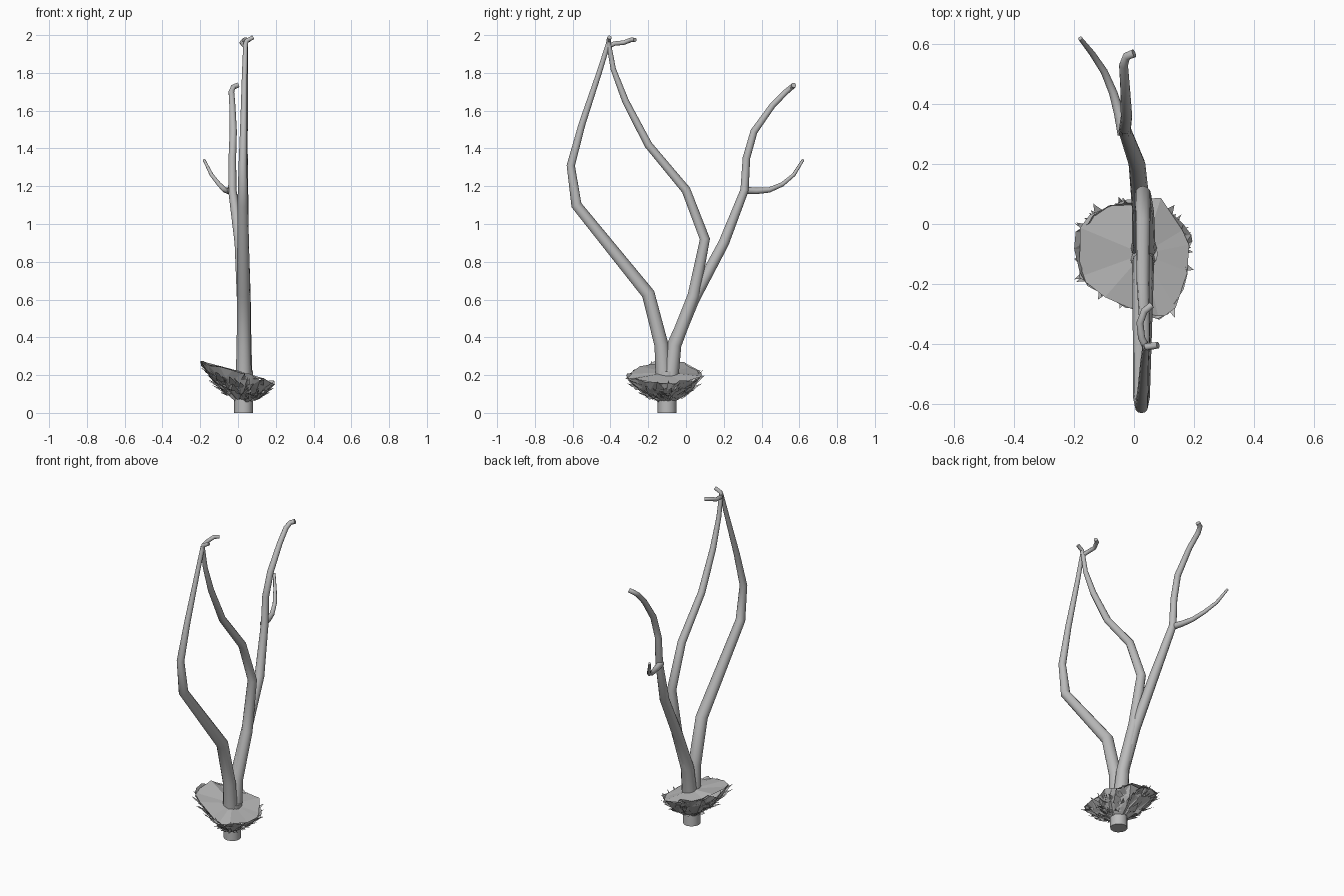
import bpy, bmesh, random
from mathutils import Vector

random.seed(4)
if "Cube" in bpy.data.objects:
    bpy.data.objects.remove(bpy.data.objects["Cube"])

grey = bpy.data.materials.new("plain grey")
grey.use_nodes = True
grey.diffuse_color = (0.5, 0.5, 0.5, 1)
grey.node_tree.nodes["Principled BSDF"].inputs["Base Color"].default_value = (0.5, 0.5, 0.5, 1)


def branch(name, points):
    """Tapered round tube through (x, y, z, radius) points."""
    curve = bpy.data.curves.new(name, "CURVE")
    curve.dimensions = "3D"
    curve.bevel_depth = 1
    curve.bevel_resolution = 4
    curve.use_fill_caps = True
    spline = curve.splines.new("POLY")
    spline.points.add(len(points) - 1)
    for p, (x, y, z, r) in zip(spline.points, points):
        p.co = (x, y, z, 1)
        p.radius = r
    curve.materials.append(grey)
    ob = bpy.data.objects.new(name, curve)
    bpy.context.collection.objects.link(ob)
    bpy.ops.object.select_all(action="DESELECT")
    ob.select_set(True)
    bpy.context.view_layer.objects.active = ob
    bpy.ops.object.convert(target="MESH")
    bpy.ops.object.shade_smooth_by_angle(angle=0.7)


# Trunk stub and the three main stems
branch("trunk", [(.03, -.1, 0, .05), (.03, -.1, .22, .05)])
branch("front_stem", [
    (.03, -.115, .12, .044), (.03, -.13, .36, .037), (.03, -.2, .63, .035),
    (.025, -.58, 1.1, .028), (.025, -.61, 1.31, .022), (.03, -.55, 1.53, .018),
    (.035, -.46, 1.8, .014), (.04, -.41, 1.96, .012)])
branch("middle_stem", [
    (.035, -.09, .12, .044), (.035, -.06, .36, .036), (.035, .04, .62, .032),
    (.03, .1, .92, .027), (.03, 0, 1.18, .024), (.03, -.2, 1.42, .021),
    (.035, -.32, 1.65, .018), (.04, -.385, 1.82, .014), (.04, -.41, 1.96, .012)])
branch("back_stem", [
    (.03, -.09, .12, .044), (.03, -.06, .37, .036), (.025, .04, .6, .031),
    (.01, .2, .9, .028), (-.03, .31, 1.18, .022), (-.03, .32, 1.35, .02),
    (-.025, .36, 1.49, .019), (-.03, .46, 1.63, .016), (-.035, .53, 1.7, .015),
    (-.025, .56, 1.725, .014), (0, .57, 1.735, .014)])

# Thin twigs at the ends
branch("back_twig", [
    (-.035, .3, 1.18, .02), (-.05, .37, 1.175, .017), (-.07, .44, 1.18, .014),
    (-.1, .51, 1.21, .012), (-.14, .57, 1.26, .01), (-.18, .62, 1.34, .007)])
branch("top_long_twig", [
    (.04, -.41, 1.94, .012), (.025, -.38, 1.955, .012), (.02, -.33, 1.96, .012),
    (.035, -.29, 1.975, .012), (.06, -.27, 1.975, .011)])
branch("top_short_twig", [
    (.04, -.41, 1.94, .013), (.045, -.41, 1.97, .012), (.08, -.405, 1.988, .011)])

# Crumpled collar: a tilted, ragged bowl around the trunk
RIM = [(.19, -.06), (.17, -.01), (.08, .08), (-.02, .08), (-.14, .04), (-.19, -.02),
       (-.19, -.17), (-.1, -.25), (.02, -.29), (.08, -.32), (.14, -.27), (.17, -.16)]
HUB = Vector((.03, -.1, .045))


def bowl(u, t):
    """Point on the bowl: u runs round the rim, t from hub to rim."""
    i = int(u // 1)
    f = u - i
    a, b = Vector(RIM[i % len(RIM)]), Vector(RIM[(i + 1) % len(RIM)])
    x, y = a.lerp(b, f)
    rim = Vector((x, y, .21 - .28 * x))
    p = HUB.lerp(rim, t)
    p.z = HUB.z + (rim.z - HUB.z) * t ** 1.5
    return p


def jitter(p, amount):
    return p + Vector([random.uniform(-amount, amount) for _ in range(3)])


bm = bmesh.new()


def tri(*pts):
    bm.faces.new([bm.verts.new(p) for p in pts])


count = len(RIM)
# Upper sheet of large folded facets
centre = Vector((.03, -.1, .215))
tops = [jitter(bowl(i, 1), .012) for i in range(count)]
for i in range(count):
    tri(centre, tops[i], tops[(i + 1) % count])

# Lower shell of crumpled facets
steps, levels = 24, (.2, .5, .78, 1)
rings = [[bm.verts.new(jitter(bowl(s * count / steps, t), .014 * t)) for s in range(steps)]
         for t in levels]
for low, high in zip(rings, rings[1:]):
    for s in range(steps):
        n = (s + 1) % steps
        bm.faces.new((low[s], low[n], high[n]))
        bm.faces.new((low[s], high[n], high[s]))

# Pointed shards sticking out of the shell and rim
for _ in range(170):
    u, t = random.uniform(0, count), random.uniform(.4, 1)
    width = random.uniform(.15, .45)
    base = bowl(u, t)
    out = base - HUB
    out.z *= .3
    tip = base + out.normalized() * random.uniform(.01, .04)
    tri(jitter(bowl(u - width, t * .8), .012), jitter(bowl(u + width, t * .85), .012),
        jitter(tip, .015))

for v in bm.verts:
    v.co.x = max(-.2, min(.2, v.co.x))
mesh = bpy.data.meshes.new("crumpled_collar")
bm.to_mesh(mesh)
bm.free()
mesh.materials.append(grey)
bpy.context.collection.objects.link(bpy.data.objects.new("crumpled_collar", mesh))
